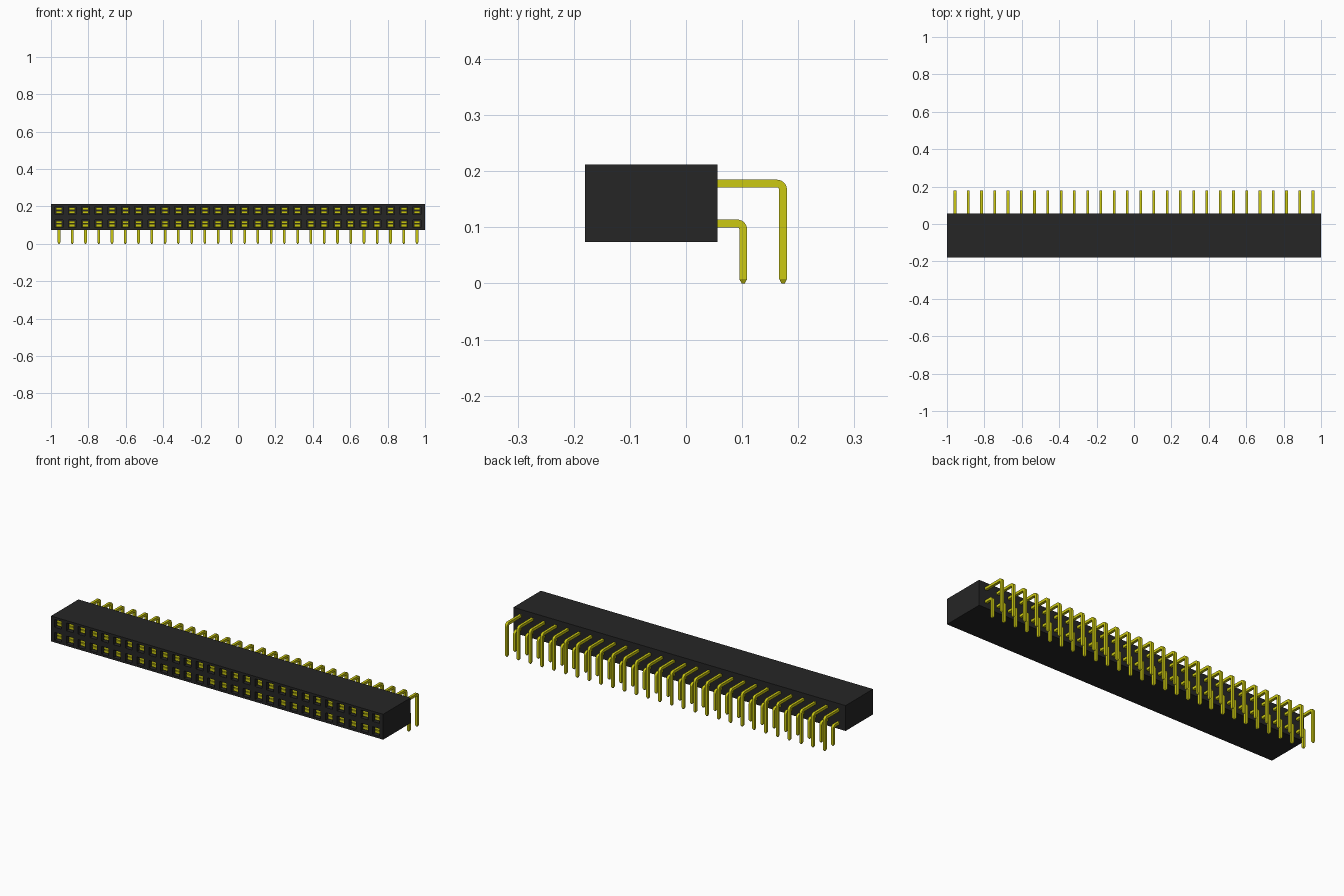
import bpy, bmesh
from math import sin, cos, pi
from mathutils import Vector

if "Cube" in bpy.data.objects:
    bpy.data.objects.remove(bpy.data.objects["Cube"])

COLUMNS, PITCH = 28, 0.0709
FIRST_X = -PITCH * (COLUMNS - 1) / 2
ROWS = {"lower": (0.107, 0.102), "upper": (0.178, 0.173)}  # pin height, leg y
FRONT, BACK, BOTTOM, TOP = -0.18, 0.056, 0.074, 0.212
HOLE, PIN = 0.021, 0.007  # half widths


def material(name, rgb):
    mat = bpy.data.materials.new(name)
    mat.use_nodes = True
    mat.diffuse_color = (*rgb, 1)
    mat.node_tree.nodes["Principled BSDF"].inputs["Base Color"].default_value = (*rgb, 1)
    return mat


def finish(name, bm, mat):
    bmesh.ops.recalc_face_normals(bm, faces=bm.faces)
    mesh = bpy.data.meshes.new(name)
    bm.to_mesh(mesh)
    bm.free()
    mesh.materials.append(mat)
    obj = bpy.data.objects.new(name, mesh)
    bpy.context.collection.objects.link(obj)
    return obj


def repeat_columns(obj):
    arr = obj.modifiers.new("columns", 'ARRAY')
    arr.count = COLUMNS
    arr.use_relative_offset = False
    arr.use_constant_offset = True
    arr.constant_offset_displace = (PITCH, 0, 0)


def add_box(bm, lo, hi):
    lo, hi = Vector(lo), Vector(hi)
    verts = bmesh.ops.create_cube(bm, size=1)["verts"]
    for v in verts:
        v.co = (lo + hi) / 2 + v.co * (hi - lo)


black = material("black plastic", (0.019, 0.019, 0.019))
gold = material("yellow metal", (0.6, 0.58, 0.006))

# Housing with two rows of square sockets cut into the front
bm = bmesh.new()
add_box(bm, (-1, FRONT, BOTTOM), (1, BACK, TOP))
centres_x = [FIRST_X + i * PITCH for i in range(COLUMNS)]
centres_z = [row[0] for row in ROWS.values()]


def front_faces():
    return [f for f in bm.faces if all(abs(v.co.y - FRONT) < 1e-5 for v in f.verts)]


for axis, centres in ((Vector((1, 0, 0)), centres_x), (Vector((0, 0, 1)), centres_z)):
    for c in centres:
        for side in (-HOLE, HOLE):
            faces = front_faces()
            edges = {e for f in faces for e in f.edges}
            verts = {v for f in faces for v in f.verts}
            bmesh.ops.bisect_plane(bm, geom=faces + list(edges) + list(verts),
                                   plane_co=axis * (c + side), plane_no=axis)


def near(value, centres):
    return any(abs(value - c) < HOLE / 2 for c in centres)


sockets = []
for f in front_faces():
    mid = f.calc_center_median()
    if near(mid.x, centres_x) and near(mid.z, centres_z):
        sockets.append(f)
bm.normal_update()
bmesh.ops.inset_individual(bm, faces=sockets, thickness=0, depth=-0.03)
finish("housing", bm, black)

for row, (height, leg_y) in ROWS.items():
    # Pair of spring contact leaves inside each socket
    bm = bmesh.new()
    for sign in (-1, 1):
        near_z, far_z = sorted((sign * 0.002, sign * 0.016))
        add_box(bm, (FIRST_X - 0.016, FRONT + 0.014, height + near_z),
                (FIRST_X + 0.016, FRONT + 0.032, height + far_z))
    repeat_columns(finish(row + "_contacts", bm, gold))

    # Right-angle pin: square section swept round a bend to a blunt tip
    bend = 0.011
    rings = [(BACK - 0.01, height, 0, 1)]
    for step in range(7):
        a = step / 6 * pi / 2
        rings.append((leg_y - bend + bend * sin(a), height - bend + bend * cos(a), a, 1))
    rings += [(leg_y, 0.008, pi / 2, 1), (leg_y, 0, pi / 2, 0.4)]
    bm = bmesh.new()
    loops = []
    for y, z, a, scale in rings:
        r = PIN * scale
        loops.append([bm.verts.new((FIRST_X + i * r, y + j * r * sin(a), z + j * r * cos(a)))
                      for i, j in ((-1, -1), (1, -1), (1, 1), (-1, 1))])
    for one, two in zip(loops, loops[1:]):
        for k in range(4):
            n = (k + 1) % 4
            bm.faces.new((one[k], one[n], two[n], two[k]))
    bm.faces.new(loops[0])
    bm.faces.new(loops[-1])
    repeat_columns(finish(row + "_pins", bm, gold))
